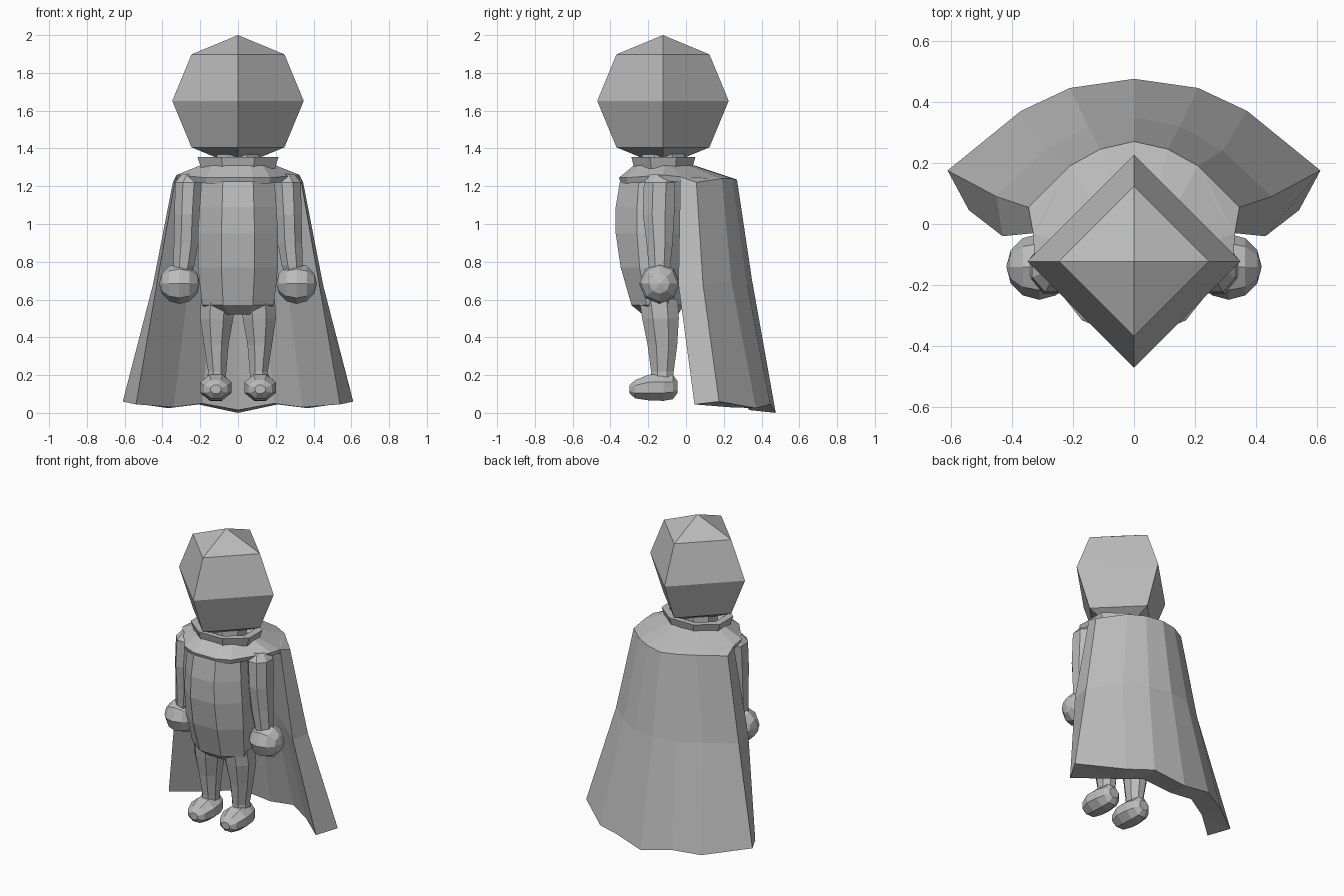
import bpy
import bmesh
import math
from mathutils import Vector, Matrix

cube = bpy.data.objects.get("Cube")
if cube:
    bpy.data.objects.remove(cube, do_unlink=True)

grey = bpy.data.materials.new("plain_grey")
grey.use_nodes = True
colour = (0.5, 0.5, 0.5, 1)
grey.diffuse_color = colour
grey.node_tree.nodes["Principled BSDF"].inputs["Base Color"].default_value = colour


def finish(name, bm):
    """Turn a bmesh into a flat shaded object."""
    bmesh.ops.recalc_face_normals(bm, faces=bm.faces[:])
    mesh = bpy.data.meshes.new(name)
    bm.to_mesh(mesh)
    bm.free()
    mesh.materials.append(grey)
    obj = bpy.data.objects.new(name, mesh)
    bpy.context.collection.objects.link(obj)
    return obj


def loft(name, rings, caps=True):
    """Skin a surface through closed rings that have equal point counts."""
    bm = bmesh.new()
    rows = [[bm.verts.new(p) for p in ring] for ring in rings]
    count = len(rows[0])
    for low, high in zip(rows, rows[1:]):
        for i in range(count):
            j = (i + 1) % count
            bm.faces.new((low[i], low[j], high[j], high[i]))
    if caps:
        ends = [bm.faces.new(rows[0]), bm.faces.new(rows[-1])]
        bmesh.ops.triangulate(bm, faces=ends)
    return finish(name, bm)


def oval(x, y, z, rx, ry, sides=8, along_y=False):
    """Oval ring of points, lying flat or facing forwards."""
    points = []
    for i in range(sides):
        a = math.tau * (i + 0.5) / sides
        u, v = rx * math.cos(a), ry * math.sin(a)
        points.append((x + u, y, z + v) if along_y else (x + u, y + v, z))
    return points


def ball(name, centre, radius, segments, rings, turn=Matrix()):
    bm = bmesh.new()
    bmesh.ops.create_uvsphere(bm, u_segments=segments, v_segments=rings, radius=radius)
    bm.transform(Matrix.Translation(centre) @ turn)
    return finish(name, bm)


# Faceted head and neck
ball("head", (0, -0.122, 1.652), 0.348, 4, 4)
loft("neck", [oval(0, -0.12, z, r, r) for z, r in ((1.25, 0.13), (1.38, 0.12), (1.42, 0.1))])

# Torso: height, centre y, half width, half depth
torso = [
    (1.26, -0.17, 0.18, 0.16),
    (1.22, -0.18, 0.21, 0.185),
    (1.09, -0.18, 0.22, 0.208),
    (0.95, -0.18, 0.23, 0.208),
    (0.77, -0.175, 0.23, 0.185),
    (0.57, -0.15, 0.205, 0.15),
    (0.52, -0.135, 0.13, 0.1),
]
loft("torso", [oval(0, y, z, rx, ry) for z, y, rx, ry in torso])

# Limbs, built once for each side
leg = [
    (0.6, 0.108, -0.145, 0.095, 0.11),
    (0.5, 0.113, -0.135, 0.095, 0.105),
    (0.36, 0.115, -0.125, 0.07, 0.085),
    (0.22, 0.11, -0.125, 0.052, 0.065),
    (0.17, 0.115, -0.125, 0.055, 0.065),
]
arm = [
    (1.265, 0.25, -0.14, 0.05, 0.05),
    (1.22, 0.262, -0.14, 0.077, 0.09),
    (1.05, 0.27, -0.145, 0.072, 0.09),
    (0.9, 0.275, -0.14, 0.07, 0.075),
    (0.78, 0.287, -0.14, 0.06, 0.062),
    (0.68, 0.31, -0.14, 0.04, 0.05),
]
# Foot: y, centre z, half width, half height
foot = [
    (-0.298, 0.125, 0.03, 0.024),
    (-0.27, 0.125, 0.067, 0.052),
    (-0.2, 0.134, 0.09, 0.073),
    (-0.12, 0.135, 0.083, 0.077),
    (-0.07, 0.137, 0.062, 0.07),
    (-0.045, 0.137, 0.035, 0.035),
]
sideways = Matrix.Rotation(math.pi / 2, 4, "Y")
for side, label in ((1, "left"), (-1, "right")):
    loft(label + "_leg", [oval(side * x, y, z, rx, ry) for z, x, y, rx, ry in leg])
    loft(label + "_arm", [oval(side * x, y, z, rx, ry) for z, x, y, rx, ry in arm])
    loft(label + "_foot", [oval(side * 0.117, y, z, rx, rz, along_y=True) for y, z, rx, rz in foot])
    ball(label + "_hand", (side * 0.31, -0.14, 0.685), 0.108, 8, 6, sideways)


def mirrored(half):
    """Half outline ending on the centre line, completed on the other side."""
    return half + [(-x, y, z) for x, y, z in reversed(half[:-1])]


def thick(outside, inside):
    """Closed outline of a thick sheet, from its two half outlines."""
    return mirrored(outside) + mirrored(inside)[::-1]


# Thick cape: left half outlines from the front edge round to the centre back
top = [(0.33, -0.03, 1.25), (0.345, 0.055, 1.22), (0.21, 0.19, 1.24), (0.11, 0.245, 1.24), (0, 0.27, 1.235)]
middle = [(0.43, -0.04, 0.68), (0.45, 0.09, 0.68), (0.29, 0.24, 0.7), (0.15, 0.32, 0.7), (0, 0.35, 0.7)]
hem = [(0.54, 0.045, 0.045), (0.61, 0.175, 0.06), (0.37, 0.37, 0.025), (0.21, 0.445, 0.045), (0, 0.475, 0)]
top_lining = [(0.19, 0.06, 1.24), (0.1, 0.12, 1.24), (0, 0.14, 1.235)]
middle_lining = [(0.26, 0.1, 0.69), (0.13, 0.19, 0.7), (0, 0.22, 0.7)]
hem_lining = [(0.34, 0.23, 0.03), (0.19, 0.31, 0.05), (0, 0.335, 0.015)]
loft("cape", [thick(top, top_lining), thick(middle, middle_lining), thick(hem, hem_lining)])

# Shoulder mantle: continues the cape top round the chest, up to the neck
chest = [(0.325, -0.12, 1.26), (0.17, -0.315, 1.245), (0.08, -0.355, 1.245)]
outer = [Vector(p) for p in mirrored(chest[::-1] + top)]
middle_of_neck = Vector((0, -0.12, 0))


def collar_ring(scale, z):
    ring = []
    for p in outer:
        d = Vector((p.x, p.y + 0.12, 0)).normalized()
        ring.append(middle_of_neck + Vector((d.x * 0.2 * scale, d.y * 0.165 * scale, z)))
    return ring


rim = [Vector((p.x * 0.97, p.y * 0.97, p.z - 0.03)) for p in outer]
loft("shoulder_mantle", [rim, outer, collar_ring(1, 1.31)], caps=False)

# Standing collar with an open top
collar = [(0.98, 1.295), (1.08, 1.355), (0.85, 1.355), (0.6, 1.31)]
loft("collar", [[(x * s, -0.12 + y * s, z) for x, y, _ in oval(0, 0, 0, 0.215, 0.17)] for s, z in collar], caps=False)
